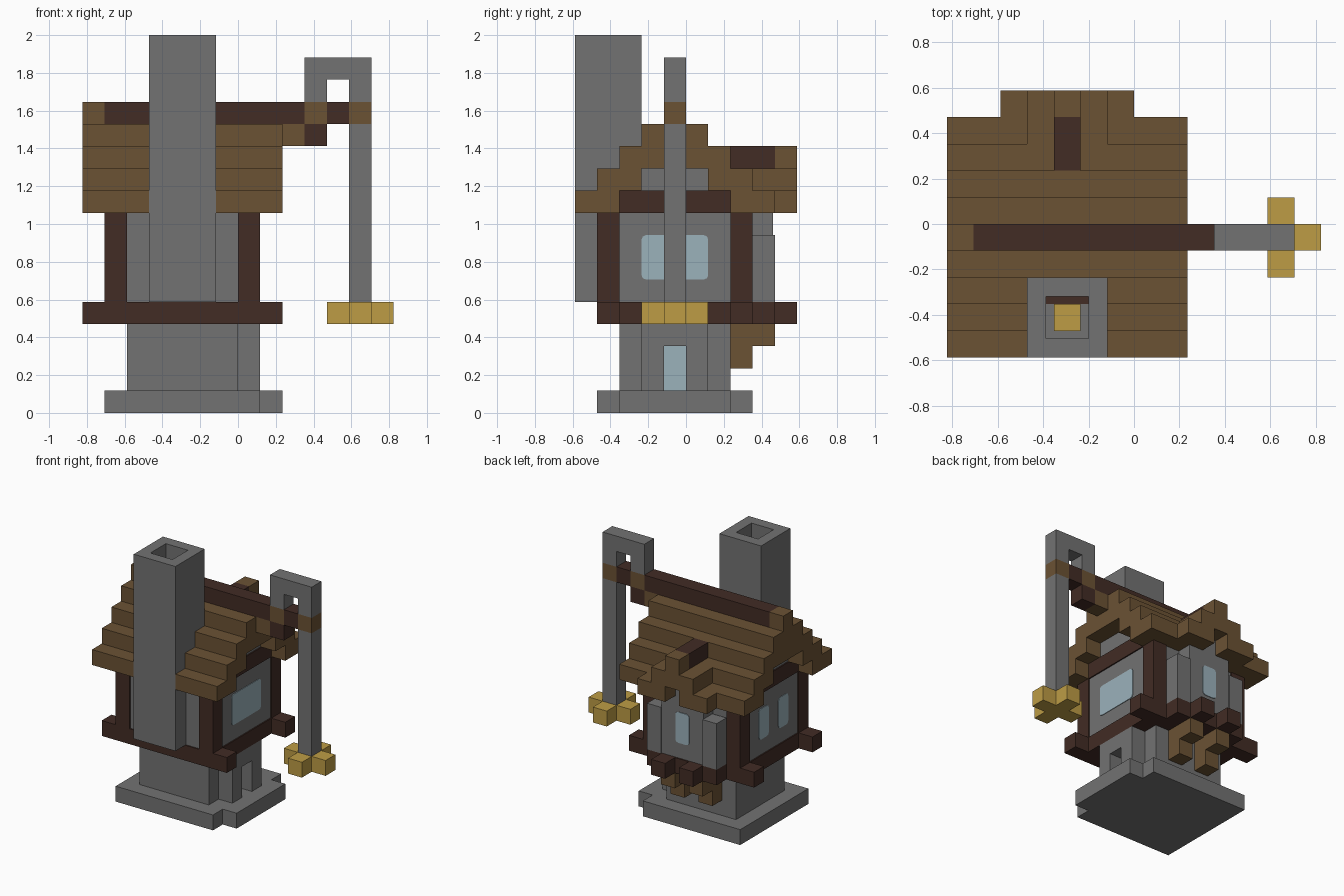
import bpy
import bmesh
from mathutils import Vector

cube = bpy.data.objects.get("Cube")
if cube:
    bpy.data.objects.remove(cube, do_unlink=True)

UNIT = 2 / 17                     # one building block
ORIGIN = Vector((-7, -5, 0))      # grid corner, in blocks
MID = 4.5                         # house centre on the grid, both ways
GAP = 0.08                        # how far wall panels sit behind the frame


def material(name, *rgb):
    mat = bpy.data.materials.new(name)
    mat.use_nodes = True
    mat.diffuse_color = (*rgb, 1)
    mat.node_tree.nodes["Principled BSDF"].inputs["Base Color"].default_value = (*rgb, 1)
    return mat


stone = material("grey stone", .17, .17, .17)
wood = material("light wood", .147, .084, .034)
timber = material("dark timber", .054, .025, .018)
gold = material("gold", .51, .335, .06)
glass = material("pale glass", .33, .445, .5)


def block(name, mat, x, y, z, round_axis=None, pocket=None):
    """Box between grid lines; optionally rounded corners or a pocket in the top."""
    bm = bmesh.new()
    bmesh.ops.create_cube(bm, size=1)
    for v in bm.verts:
        v.co = Vector([r[0] if c < 0 else r[1] for c, r in zip(v.co, (x, y, z))])
    if round_axis is not None:
        edges = [e for e in bm.edges
                 if abs((e.verts[0].co - e.verts[1].co).normalized()[round_axis]) > .9]
        bmesh.ops.bevel(bm, geom=edges, offset=.2, segments=2, profile=.5, affect='EDGES')
    if pocket:
        bm.normal_update()
        top = [f for f in bm.faces if f.normal.z > .9]
        bmesh.ops.inset_region(bm, faces=top, thickness=1)
        geom = bmesh.ops.extrude_face_region(bm, geom=top)["geom"]
        for v in geom:
            if isinstance(v, bmesh.types.BMVert):
                v.co.z -= pocket
        bmesh.ops.delete(bm, geom=[f for f in top if f.is_valid], context='FACES_ONLY')
    for v in bm.verts:
        v.co = (v.co + ORIGIN) * UNIT
    bmesh.ops.recalc_face_normals(bm, faces=bm.faces)
    mesh = bpy.data.meshes.new(name)
    bm.to_mesh(mesh)
    bm.free()
    mesh.materials.append(mat)
    obj = bpy.data.objects.new(name, mesh)
    bpy.context.collection.objects.link(obj)
    return obj


def flip(r):
    return (2 * MID - r[1], 2 * MID - r[0])


def pair_x(name, mat, x, y, z, **kw):
    block(name + "_right", mat, x, y, z, **kw)
    block(name + "_left", mat, flip(x), y, z, **kw)


def pair_y(name, mat, x, y, z, **kw):
    block(name + "_front", mat, x, y, z, **kw)
    block(name + "_back", mat, x, flip(y), z, **kw)


def corners(name, mat, x, y, z):
    pair_x(name + "_front", mat, x, y, z)
    pair_x(name + "_back", mat, x, flip(y), z)


house, core, middle = (1, 8), (2, 7), (4, 5)
panel = (1 + GAP, 8 - GAP)
storey = (5, 9)
pane = (6, 8)

# Stone footing, trunk and doorway
block("footing", stone, house, house, (0, 1))
block("footing_step", stone, (8, 9), core, (0, 1))
block("trunk", stone, core, core, (1, 4))
pair_y("door_cheek", stone, (7, 8), (3, 4), (1, 4))
block("door_lintel", stone, (7, 8), middle, (3, 4))
block("door", glass, (7, 7.05), middle, (1, 3))

# Timber floor with projecting beam ends and brackets
floor = (4, 5)
block("floor", timber, house, house, floor)
corners("beam_end", timber, (0, 1), (1, 2), floor)
block("bay_floor", timber, core, (8, 9), floor)
pair_x("bay_beam_end", timber, (3, 4), (9, 10), floor)
pair_x("bracket_upper", wood, (3, 4), (7, 9), (3, 4))
pair_x("bracket_lower", wood, (3, 4), (7, 8), (2, 3))

# Walls, corner posts and gables
block("walls", stone, panel, panel, storey)
corners("corner_post", timber, (1, 2), (1, 2), storey)
block("wall_plate", timber, house, core, (9, 10))
block("gable", stone, panel, (3, 6), (10, 11))

# Back bay
block("bay", stone, (3, 6), (7, 9 - GAP), storey)
block("bay_gable", stone, middle, (7, 9 - GAP), (9, 10))
pair_x("bay_pillar", stone, (2, 3), (8, 9), pane)
for obj in [o for o in bpy.data.objects if o.name.startswith("bay_pillar")]:
    for v in obj.data.vertices:       # pillars stand on the bay floor
        if v.co.z < 7 * UNIT:
            v.co.z = 5 * UNIT

# Windows
block("large_window", glass, (8 - GAP, 8 - GAP / 2), (3, 6), pane, round_axis=0)
pair_y("narrow_window", glass, (1 + GAP / 2, 1 + GAP), (3, 4), pane, round_axis=0)
block("bay_window", glass, middle, (9 - GAP, 9 - GAP / 2), pane, round_axis=1)

# Stepped roof, split around the chimney at the front
full, side = (0, 9), (0, 3)
for step in range(3):
    level = (9 + step, 10 + step)
    depth = (step, min(step + 2, 3))
    pair_x("roof_front_%d" % step, wood, side, depth, level)
pair_x("roof_back_eave", wood, (0, 2), (7, 9), (9, 10))
block("roof_back_middle", wood, full, (6, 8), (10, 11))
block("roof_upper", wood, full, (3, 7), (11, 12))
block("roof_top", wood, full, (3, 6), (12, 13))

# Back dormer roof
pair_x("dormer_eave", wood, (2, 4), (7, 10), (9, 10))
block("dormer_upper", wood, (3, 6), (8, 10), (10, 11))
block("dormer_ridge", timber, middle, (7, 9), (11, 12))
block("dormer_ridge_end", wood, middle, (9, 10), (11, 12))

# Chimney with a hollow flue and embers
block("chimney", stone, (3, 6), (0, 3), (5, 17), pocket=7)
block("embers", gold, middle, (1, 2), (10, 10.1))

# Ridge beam carrying the crane
ridge = (13, 14)
block("ridge_end", wood, (0, 1), middle, ridge)
block("ridge_beam", timber, (1, 10), middle, ridge)
block("inner_joint", wood, (10, 11), middle, ridge)
block("ridge_tip", timber, (11, 12), middle, ridge)
block("outer_joint", wood, (12, 13), middle, ridge)
block("ridge_support", wood, (9, 10), middle, (12, 13))
block("ridge_support_end", timber, (10, 11), middle, (12, 13))

# Crane arm and hanging post
block("crane_mast", stone, (10, 11), middle, (14, 15))
block("crane_arm", stone, (10, 13), middle, (15, 16))
block("crane_drop", stone, (12, 13), middle, (14, 15))
block("hanging_post", stone, (12, 13), middle, (5, 13))

# Gold cross at the foot of the post
block("cross_bar", gold, (11, 14), middle, floor)
pair_y("cross_arm", gold, (12, 13), (3, 4), floor)
